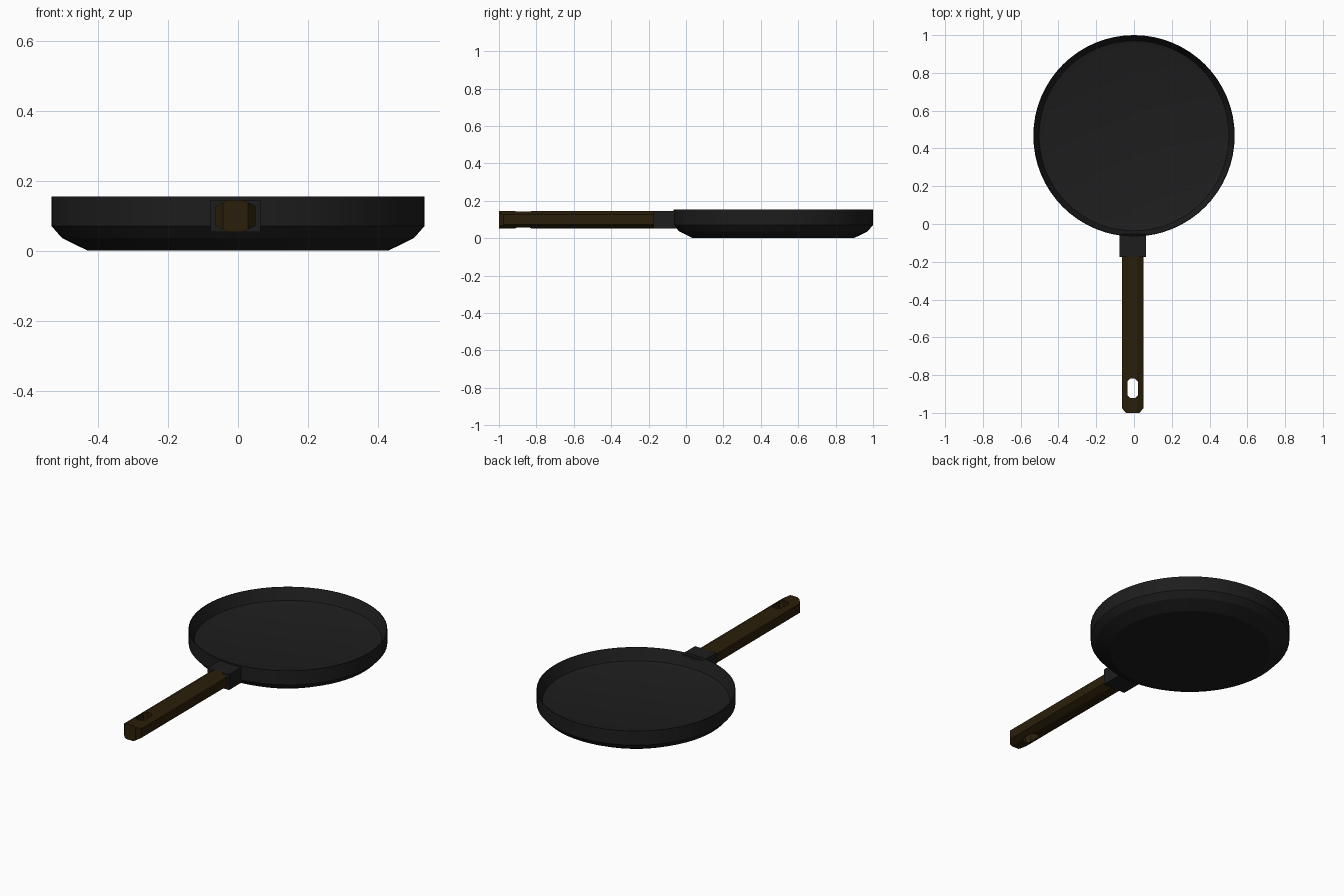
import bpy, bmesh, math

if "Cube" in bpy.data.objects:
    bpy.data.objects.remove(bpy.data.objects["Cube"])


def material(name, rgb):
    m = bpy.data.materials.new(name)
    m.diffuse_color = (*rgb, 1)
    m.use_nodes = True
    m.node_tree.nodes["Principled BSDF"].inputs["Base Color"].default_value = m.diffuse_color
    return m


IRON = material("dark iron", (0.0125, 0.0125, 0.0125))
WOOD = material("dark wood", (0.024, 0.0135, 0.003))
CX = -0.007  # handle axis sits slightly off centre


def make_object(name, bm, mat):
    bmesh.ops.recalc_face_normals(bm, faces=bm.faces)
    me = bpy.data.meshes.new(name)
    bm.to_mesh(me)
    bm.free()
    ob = bpy.data.objects.new(name, me)
    bpy.context.collection.objects.link(ob)
    me.materials.append(mat)
    return ob


def loft(name, sections, mat):
    """Skin closed loops of equal length and cap both ends."""
    bm = bmesh.new()
    rings = [[bm.verts.new(p) for p in s] for s in sections]
    n = len(rings[0])
    for a, b in zip(rings, rings[1:]):
        for i in range(n):
            j = (i + 1) % n
            bm.faces.new((a[i], a[j], b[j], b[i]))
    bm.faces.new(rings[0])
    bm.faces.new(rings[-1])
    return make_object(name, bm, mat)


# Pan body: lathe of outer wall, thin rim, inner wall and shallow floor
profile = [(0.43, 0.0), (0.503, 0.036), (0.533, 0.070), (0.533, 0.154),
           (0.530, 0.154), (0.503, 0.086), (0.47, 0.076)]
SEG = 64
circle = [(math.cos(2 * math.pi * i / SEG), math.sin(2 * math.pi * i / SEG)) for i in range(SEG)]
pan = loft("pan_body", [[(r * c, 0.467 + r * s, z) for c, s in circle] for r, z in profile], IRON)
bpy.context.view_layer.objects.active = pan
pan.select_set(True)
bpy.ops.object.shade_smooth_by_angle(angle=math.radians(20))
pan.select_set(False)

# Bracket joining the handle to the pan wall
square = [(-1, -1), (1, -1), (1, 1), (-1, 1)]
loft("handle_bracket",
     [[(CX + 0.071 * x, y, 0.099 + 0.046 * z) for x, z in square] for y in (-0.175, -0.052)], IRON)


# Handle: eight-sided bar whose vertical corners are cut at the tip
def handle_section(y, half):
    flat, wide, top, side = 0.022, 0.057, 0.046, 0.027
    z = top + (side - top) * (half - flat) / (wide - flat)
    q = [(half, -z), (half, z), (flat, top), (-flat, top),
         (-half, z), (-half, -z), (-flat, -top), (flat, -top)]
    return [(CX + x, y, 0.099 + dz) for x, dz in q]


handle = loft("handle", [handle_section(-1.0, 0.036), handle_section(-0.975, 0.057),
                         handle_section(-0.165, 0.057)], WOOD)

# Hanging hole: long octagon cut through the handle
hw, hl, c = 0.028, 0.052, 0.016
hole = [(hw, -hl + c), (hw, hl - c), (hw - c, hl), (-hw + c, hl),
        (-hw, hl - c), (-hw, -hl + c), (-hw + c, -hl), (hw - c, -hl)]
cutter = loft("hole_cutter", [[(CX + x, -0.87 + y, z) for x, y in hole] for z in (0.0, 0.2)], WOOD)
cut = handle.modifiers.new("hanging_hole", 'BOOLEAN')
cut.operation = 'DIFFERENCE'
cut.solver = 'EXACT'
cut.object = cutter
bpy.context.view_layer.objects.active = handle
bpy.ops.object.modifier_apply(modifier=cut.name)
bpy.data.objects.remove(cutter)
